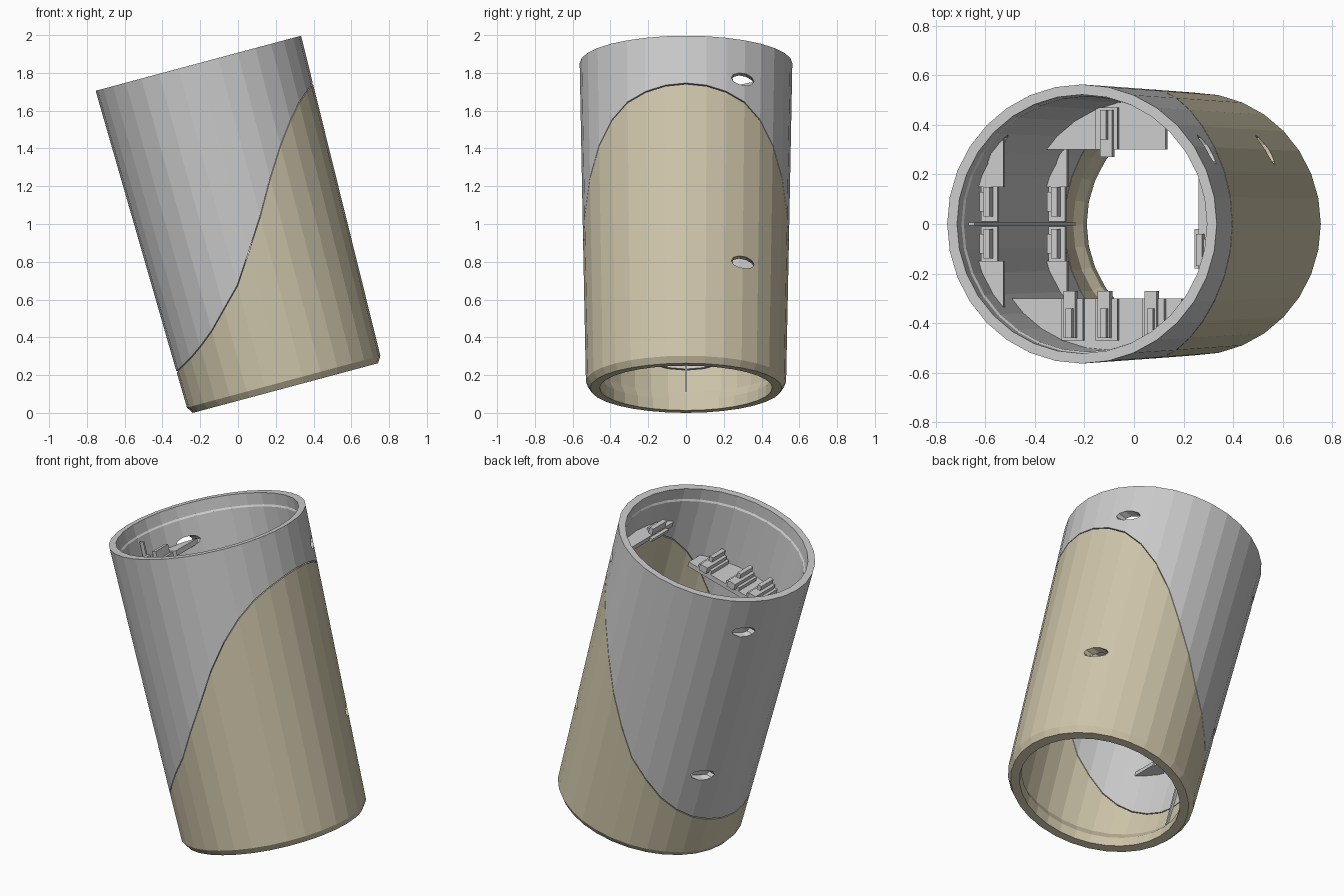
import bpy, bmesh
from math import sin, cos, pi, radians, sqrt
from mathutils import Matrix

if "Cube" in bpy.data.objects:
    bpy.data.objects.remove(bpy.data.objects["Cube"])

N = 32           # sides of the tube
H = 1.78         # tube length along its axis
TILT = Matrix.Translation((0.25, 0, 0.133)) @ Matrix.Rotation(radians(-15), 4, 'Y')

tan = bpy.data.materials.new("tan")
tan.diffuse_color = (0.62, 0.56, 0.40, 1)
tan.use_nodes = True
tan.node_tree.nodes["Principled BSDF"].inputs["Base Color"].default_value = tan.diffuse_color


def finish(bm, name, mat=None):
    bmesh.ops.recalc_face_normals(bm, faces=bm.faces)
    me = bpy.data.meshes.new(name)
    bm.to_mesh(me)
    bm.free()
    ob = bpy.data.objects.new(name, me)
    bpy.context.collection.objects.link(ob)
    ob.matrix_world = TILT
    if mat:
        me.materials.append(mat)
    return ob


def outer(w):
    return 0.53 + 0.033 * w / H


def inner(w):
    return 0.485 + 0.03 * w / H


# S-shaped seam: height along the axis as a function of sideways position
SEAM = [(-0.54, .235), (-.43, .295), (-.318, .378), (-.106, .59), (.083, .871),
        (.22, 1.115), (.348, 1.318), (.46, 1.45), (.57, 1.54)]


def seam(a):
    u = 0.545 * cos(a)
    for (u0, w0), (u1, w1) in zip(SEAM, SEAM[1:]):
        if u <= u1:
            return w0 + (w1 - w0) * (u - u0) / (u1 - u0)
    return SEAM[-1][1]


def shell(name, profile, mat=None):
    """Closed ring of wall sections; profile(angle) gives (radius, height) points."""
    bm = bmesh.new()
    cols = []
    for i in range(N):
        a = 2 * pi * i / N
        cols.append([bm.verts.new((r * cos(a), r * sin(a), w)) for r, w in profile(a)])
    n = len(cols[0])
    for i in range(N):
        p, q = cols[i], cols[(i + 1) % N]
        for j in range(n):
            k = (j + 1) % n
            bm.faces.new((p[j], q[j], q[k], p[k]))
    return finish(bm, name, mat)


def upper_profile(a):
    s = seam(a) + 0.003
    return [(outer(s), s), (outer(H), H), (0.522, H), (0.522, H - .07),
            (inner(H), H - .08), (inner(s), s)]


def lower_profile(a):
    s = seam(a) - 0.003
    return [(0.508, 0), (0.53, 0.035), (outer(s), s), (inner(s), s),
            (0.485, 0.11), (0.457, 0.06), (0.457, 0)]


upper = shell("upper_shell", upper_profile)
lower = shell("lower_shell", lower_profile, tan)

# Oval holes through both side walls
for w in (0.57, 1.567):
    bm = bmesh.new()
    bmesh.ops.create_cone(bm, cap_ends=True, segments=10, radius1=1, radius2=1, depth=1.6,
                          matrix=Matrix.Translation((0, 0.3, w)) @ Matrix.Diagonal((1, .06, .033, 1))
                          @ Matrix.Rotation(pi / 2, 4, 'Y'))
    cutter = finish(bm, "hole_cutter")
    cutter.hide_render = True
    for ob in (upper, lower):
        mod = ob.modifiers.new("hole", 'BOOLEAN')
        mod.operation = 'DIFFERENCE'
        mod.solver = 'EXACT'
        mod.object = cutter
        bpy.context.view_layer.objects.active = ob
        bpy.ops.object.modifier_apply(modifier=mod.name)
    bpy.data.objects.remove(cutter)


def shelf(name, az, w, d, y0, y1, t=0.03):
    """Flat segment between the wall and a chord at distance d from the axis."""
    bm = bmesh.new()
    R = inner(w) + 0.012
    lim = sqrt(R * R - d * d)
    y0, y1 = max(y0, -lim), min(y1, lim)
    pts = [(d, y0)]
    for i in range(9):
        y = y0 + (y1 - y0) * i / 8
        x = sqrt(R * R - y * y)
        if x > d + 1e-4:
            pts.append((x, y))
    pts.append((d, y1))
    f = bm.faces.new([bm.verts.new((x, y, w)) for x, y in pts])
    top = bmesh.ops.extrude_face_region(bm, geom=[f])["geom"]
    bmesh.ops.translate(bm, vec=(0, 0, t), verts=[v for v in top if isinstance(v, bmesh.types.BMVert)])
    bmesh.ops.transform(bm, matrix=Matrix.Rotation(az, 4, 'Z'), verts=bm.verts)
    return finish(bm, name)


def boxes(name, az, items):
    """Boxes given as (x0, x1, y0, y1, z0, z1), turned about the axis."""
    bm = bmesh.new()
    for x0, x1, y0, y1, z0, z1 in items:
        m = Matrix.Translation(((x0 + x1) / 2, (y0 + y1) / 2, (z0 + z1) / 2)) @ \
            Matrix.Diagonal((x1 - x0, y1 - y0, z1 - z0, 1))
        bmesh.ops.create_cube(bm, size=1, matrix=Matrix.Rotation(az, 4, 'Z') @ m)
    return finish(bm, name)


def side_clip(az, w, y0, y1):
    # clip lying along the wall: foot, upright and lip
    x = inner(w) - 0.03
    boxes("side_clip", az, [(x - .07, x, y0, y1, w, w + .02),
                            (x - .05, x - .025, y0 + .01, y1 - .02, w, w + .07),
                            (x - .025, x, y0 + .03, y1 - .04, w, w + .045)])


def end_clip(az, w, y):
    # clip pointing at the axis, on a front or back shelf
    boxes("end_clip", az, [(.3, .47, y - .045, y + .045, w, w + .045),
                           (.27, .46, y - .03, y + .02, w + .03, w + .07),
                           (.34, .46, y - .012, y + .012, w + .07, w + .10)])


# Side shelves with a notch for the clips, on both sides at both hole heights
for w in (0.55, 1.54):
    for s in (-1, 1):
        y0, y1 = sorted((s * .15, s * .42))
        shelf("side_shelf", pi, w, 0.385, y0, y1)
        side_clip(pi, w, *sorted((s * .01, s * .16)))
    shelf("side_shelf_right", 0, w, 0.43, -.25, .25)
    side_clip(0, w, -.18, -.02)

# Front and back shelves with clips
shelf("front_shelf", -pi / 2, 1.32, 0.3, -.45, .3)
for u in (-.15, -.006, .19):
    end_clip(-pi / 2, 1.33, u)
shelf("back_shelf", pi / 2, 0.82, 0.3, -.1, .45)
end_clip(pi / 2, 0.83, .14)

# Thin rib down the inner left wall
boxes("inner_rib", pi, [(.475, .50, -.006, .006, .1, 1.68)])
bpy.context.view_layer.update()
obs = [o for o in bpy.data.objects if o.type == 'MESH']

# Settle on the ground, centred
pts = [o.matrix_world @ v.co for o in obs for v in o.data.vertices]
mid = lambda k: (min(p[k] for p in pts) + max(p[k] for p in pts)) / 2
shift = Matrix.Translation((-mid(0), -mid(1), -min(p.z for p in pts)))
for o in obs:
    o.matrix_world = shift @ o.matrix_world
